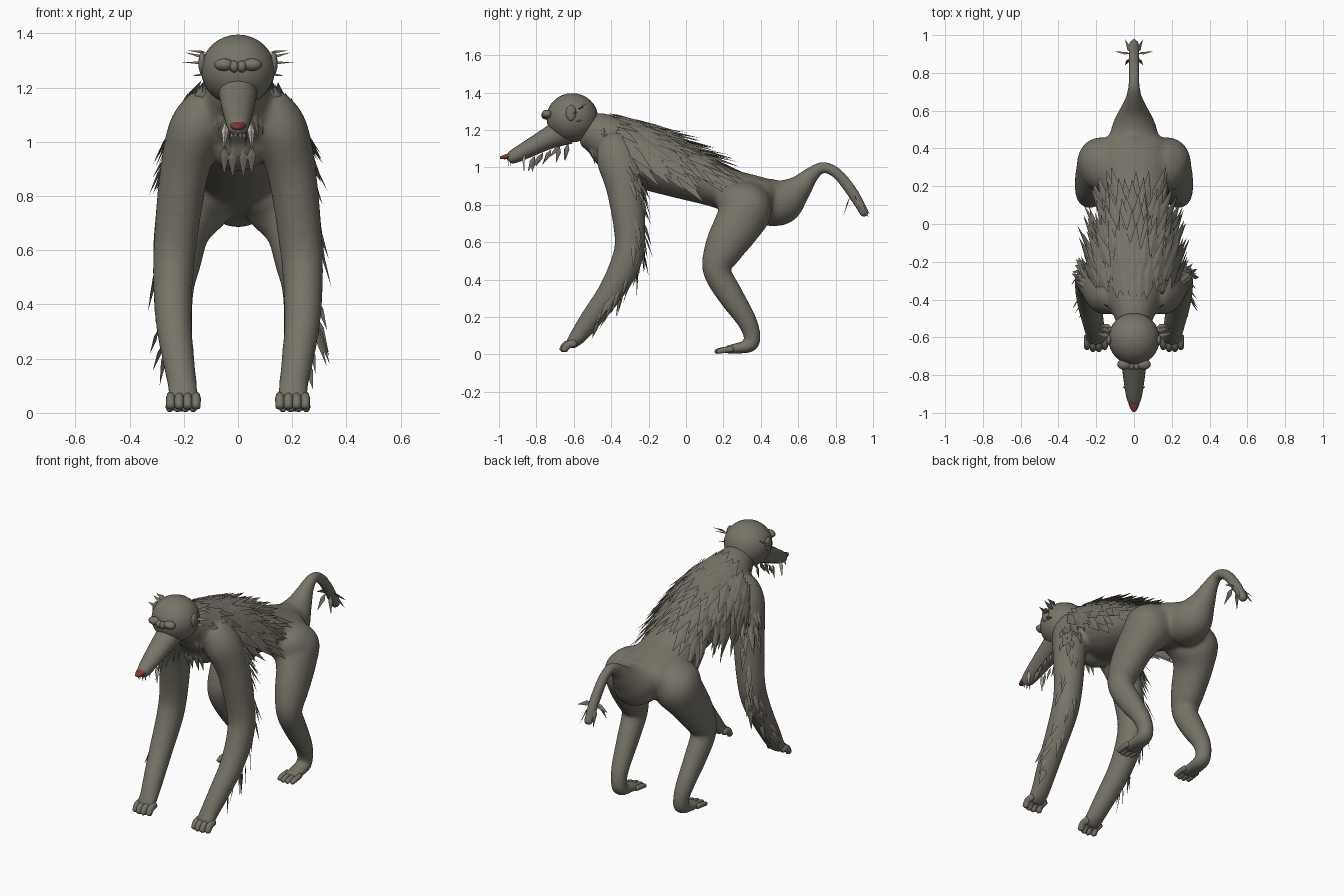
import bpy, bmesh, math, random
from mathutils import Vector

if "Cube" in bpy.data.objects:
    bpy.data.objects.remove(bpy.data.objects["Cube"])

random.seed(4)


def material(name, rgb):
    m = bpy.data.materials.new(name)
    m.diffuse_color = (*rgb, 1)
    m.use_nodes = True
    m.node_tree.nodes["Principled BSDF"].inputs["Base Color"].default_value = m.diffuse_color
    return m


FUR = material("grey brown fur", (0.185, 0.173, 0.138))
RED = material("red nose", (0.22, 0.045, 0.04))
PALE = material("pale tooth", (0.62, 0.59, 0.5))


def finish(name, bm, mat, smooth=True, mirror=False):
    bmesh.ops.recalc_face_normals(bm, faces=bm.faces)
    me = bpy.data.meshes.new(name)
    bm.to_mesh(me)
    bm.free()
    for p in me.polygons:
        p.use_smooth = smooth
    me.materials.append(mat)
    ob = bpy.data.objects.new(name, me)
    bpy.context.collection.objects.link(ob)
    if mirror:
        ob.modifiers.new("mirror", 'MIRROR').use_mirror_merge = False
    return ob


def spline(pts, steps=5):
    """Smooth curve through points holding position and two radii."""
    p = [pts[0]] + pts + [pts[-1]]
    out = []
    for i in range(1, len(p) - 2):
        for k in range(steps):
            t = k / steps
            out.append([0.5 * (2 * b + (c - a) * t + (2 * a - 5 * b + 4 * c - d) * t * t
                               + (3 * b - a - 3 * c + d) * t ** 3)
                        for a, b, c, d in zip(*p[i - 1:i + 3])])
    return out + [list(pts[-1])]


def tube(bm, pts, sides=20, steps=5):
    """Elliptical rings swept along a smooth path, with rounded caps."""
    path = spline(pts, steps)
    rings = []
    for i, q in enumerate(path):
        a, b = path[max(i - 1, 0)], path[min(i + 1, len(path) - 1)]
        t = (Vector(b[:3]) - Vector(a[:3])).normalized()
        side = (Vector((1, 0, 0)) - t * t.x).normalized()
        up = t.cross(side)
        c = Vector(q[:3])
        rings.append([bm.verts.new(c + side * q[3] * math.cos(j * math.tau / sides)
                                   + up * q[4] * math.sin(j * math.tau / sides))
                      for j in range(sides)])
    for r, s in zip(rings, rings[1:]):
        for j in range(sides):
            k = (j + 1) % sides
            bm.faces.new((r[j], r[k], s[k], s[j]))
    for ring, q, n in ((rings[0], path[0], path[1]), (rings[-1], path[-1], path[-2])):
        d = (Vector(q[:3]) - Vector(n[:3])).normalized()
        tip = bm.verts.new(Vector(q[:3]) + d * min(q[3], q[4]) * 0.5)
        for j in range(sides):
            bm.faces.new((ring[j], ring[(j + 1) % sides], tip))


def ball(bm, c, r, seg=16):
    vs = bmesh.ops.create_uvsphere(bm, u_segments=seg, v_segments=max(8, seg // 2), radius=1)["verts"]
    for v in vs:
        v.co = Vector([v.co[i] * r[i] + c[i] for i in range(3)])


def tuft(bm, root, d, n, length, width, ridge=.15):
    """A flattened pointed lock of fur."""
    root, d, n = Vector(root), Vector(d).normalized(), Vector(n)
    s = d.cross(n).normalized()
    n = s.cross(d)
    m = root + d * length * 0.35
    a, l, r, top, tip = [bm.verts.new(v) for v in (
        root, m - s * width / 2, m + s * width / 2, m + n * width * ridge, root + d * length)]
    for f in ((a, l, top), (l, tip, top), (tip, r, top), (r, a, top), (a, r, tip), (a, tip, l)):
        bm.faces.new(f)


def part(name, pts, mat=FUR):
    bm = bmesh.new()
    tube(bm, pts)
    return finish(name, bm, mat)


# Body: torso, tail and limbs fused into one smooth skin
SPINE = [(0, -.54, 1.2, .085, .09), (0, -.46, 1.175, .12, .12), (0, -.36, 1.115, .165, .155),
         (0, -.2, 1.05, .19, .17), (0, 0, .97, .175, .145), (0, .18, .895, .17, .115),
         (0, .33, .845, .195, .12), (0, .43, .82, .18, .115), (0, .48, .81, .11, .08)]
TAIL = [(0, .4, .81, .14, .12), (0, .51, .82, .12, .127), (0, .6, .885, .075, .075),
        (0, .67, .96, .044, .044), (0, .735, 1.0, .032, .031), (0, .81, .965, .031, .031),
        (0, .89, .865, .032, .032), (0, .96, .745, .028, .026)]
ARM = [(.1, -.39, 1.14, .08, .085), (.155, -.365, 1.05, .1, .115), (.2, -.325, .88, .09, .1),
       (.232, -.3, .62, .08, .082), (.24, -.325, .48, .074, .082), (.237, -.405, .33, .067, .07),
       (.22, -.5, .2, .06, .06), (.205, -.575, .1, .055, .047), (.202, -.62, .05, .058, .03)]
LEG = [(.11, .36, .84, .1, .1), (.16, .33, .78, .14, .135), (.205, .27, .68, .105, .127),
       (.225, .2, .56, .09, .105), (.235, .165, .45, .072, .077), (.23, .235, .32, .062, .07),
       (.22, .325, .18, .052, .054), (.212, .355, .09, .045, .045), (.21, .34, .047, .047, .038),
       (.21, .27, .032, .05, .029), (.208, .21, .024, .05, .022)]
bm = bmesh.new()
tube(bm, SPINE)
tube(bm, TAIL)
ball(bm, (0, -.34, 1.02), (.13, .11, .13), 24)
for s in (-1, 1):
    ball(bm, (s * .14, .31, .81), (.145, .15, .115), 24)
    for limb in (ARM, LEG):
        tube(bm, [(s * p[0], *p[1:]) for p in limb])
body = finish("body", bm, FUR)
remesh = body.modifiers.new("fuse", 'REMESH')
remesh.mode, remesh.voxel_size, remesh.use_smooth_shade = 'VOXEL', .011, True
soften = body.modifiers.new("soften", 'SMOOTH')
soften.factor, soften.iterations = .5, 14

# Fingers and toes
bm = bmesh.new()
for i in range(4):
    x = .155 + i * .031
    fy = -.01 if i in (1, 2) else 0
    tube(bm, [(x, -.59, .06, .016, .02), (x, -.632 + fy, .05, .018, .022),
              (x, -.652 + fy, .02, .016, .018)], 10, 3)
    x = .165 + i * .029
    tube(bm, [(x, .25, .028, .014, .016), (x, .2 + fy, .022, .016, .016),
              (x, .168 + fy, .014, .013, .012)], 10, 3)
finish("fingers_and_toes", bm, FUR, mirror=True)

# Head with muzzle and nose
bm = bmesh.new()
ball(bm, (0, -.608, 1.265), (.136, .138, .131), 32)
finish("head", bm, FUR)
part("muzzle", [(0, -.64, 1.2, .075, .08), (0, -.74, 1.153, .066, .058), (0, -.85, 1.095, .052, .046),
                (0, -.92, 1.058, .04, .037), (0, -.945, 1.045, .03, .027)])
part("nose", [(0, -.93, 1.066, .032, .016), (0, -.965, 1.056, .025, .013), (0, -.992, 1.052, .01, .007)], RED)

# Brow ridge and ears
bm = bmesh.new()
ball(bm, (.052, -.743, 1.285), (.037, .028, .023))
ball(bm, (.014, -.752, 1.278), (.018, .022, .022), 12)
ball(bm, (.132, -.615, 1.29), (.014, .028, .043))
finish("brows_and_ears", bm, FUR, mirror=True)

# Fangs and lower teeth
bm = bmesh.new()
tuft(bm, (.046, -.86, 1.08), (.05, -.05, -1), (0, -1, 0), .115, .026, .5)
for i in range(2):
    tuft(bm, (.008 + .014 * i, -.945 + .008 * i, 1.035), (.1, -.1, -1), (0, -1, 0), .03, .01, .4)
finish("fangs", bm, PALE, False, True)

# Mane cape of broad locks over the back and shoulders
bm = bmesh.new()
path = spline(SPINE, 12)
for row in range(11):
    y = -.42 + row * .048
    spread, count = (1.5, 13) if row < 8 else (1.15, 10)
    for i in range(count):
        a = spread * (2 * (i + .5 * (row % 2)) / (count - .5) - 1) + random.uniform(-.07, .07)
        sa, ca = math.sin(a), math.cos(a)
        yy = y + random.uniform(-.02, .02) + .07 * abs(sa) * max(0, 1 - row / 6)
        q = min(path, key=lambda p: abs(p[1] - yy))
        n = Vector((sa, .3 * ca, ca)).normalized()
        bulge = 1.0 + max(0, .26 - .035 * row) * abs(sa)
        root = Vector((q[3] * bulge * sa, yy, q[2] + q[4] * 1.01 * ca))
        d = Vector((0, 1, -.36 - .75 * abs(sa) ** 2)) + n * random.uniform(.1, .22)
        d.x += sa * random.uniform(.1, .38) + random.uniform(-.08, .08)
        length = random.uniform(.17, .24) + .06 * abs(sa)
        tuft(bm, root, d, n, length, random.uniform(.055, .075), .1)
finish("mane", bm, FUR, False)

# Locks along the front legs, denser at the shoulder
bm = bmesh.new()
arm = spline(ARM, 12)
for side in (-1, 1):
    for i in range(40):
        dense = i < 18
        k = int(random.uniform(9, 22) if dense else random.uniform(20, 74))
        q = arm[k]
        a = random.uniform(.2, 1.5)
        n = Vector((side * math.cos(a), math.sin(a), 0))
        root = Vector((side * q[0], q[1], q[2])) + Vector((n.x * q[3], n.y * q[4], 0)) * .95
        t = (Vector(arm[k + 4][:3]) - Vector(q[:3])).normalized()
        t.x *= side
        d = t + n * random.uniform(.1, .5)
        tuft(bm, root, d, n, random.uniform(.1, .16), random.uniform(.024, .036))
    # Shoulder fringe
    for i in range(14):
        f = i / 13
        root = (side * (.13 + .11 * f), -.34 + random.uniform(-.04, .08), 1.22 - .19 * f)
        d = (side * random.uniform(.35, .6), random.uniform(.15, .5), -.8)
        tuft(bm, root, d, (side, 0, .5), random.uniform(.11, .15), .04)
finish("front_leg_locks", bm, FUR, False)

# Cheek whiskers, ruff, beard and chest locks
bm = bmesh.new()
for side in (-1, 1):
    for z, y, dz, l in ((1.29, -.6, .05, .1), (1.31, -.57, .25, .085), (1.25, -.58, -.1, .06), (1.33, -.55, .1, .075)):
        tuft(bm, (side * .115, y, z), (side, .25, dz), (0, -.3, 1), l, .03)
    for i in range(7):
        f = i / 6
        tuft(bm, (side * (.06 + .07 * f), -.52 + .08 * f, 1.15 + .06 * f),
             (side * (.1 + .3 * f), .25, -1), (side * .6, -1, 0), random.uniform(.1, .15), .032)
    for i in range(5):
        y = -.63 - .045 * i
        tuft(bm, (side * (.044 - .004 * i), y, 1.13 - .017 * i),
             (0, random.uniform(-.8, -.1), -.8), (side, 0, 0), random.uniform(.07, .1), .026)
    for x, z in ((.02, .98), (.05, .99), (.1, 1.1)):
        tuft(bm, (side * x, -.445, z), (0, .3, -1), (0, -1, 0), .12, .034)
finish("face_and_chest_locks", bm, FUR, False)

# Tail tuft
bm = bmesh.new()
for s in (-1, 1):
    tuft(bm, (s * .015, .9, .85), (s, .15, -.35), (0, 1, .5), .095, .03)
    tuft(bm, (s * .015, .88, .85), (s * .3, -.35, -1), (0, -1, 0), .12, .03)
    tuft(bm, (s * .02, .91, .84), (s * .2, .5, -.8), (s, .3, .3), .13, .03)
tuft(bm, (0, .92, .85), (0, .5, -.8), (0, 1, .5), .12, .03)
finish("tail_tuft", bm, FUR, False)
